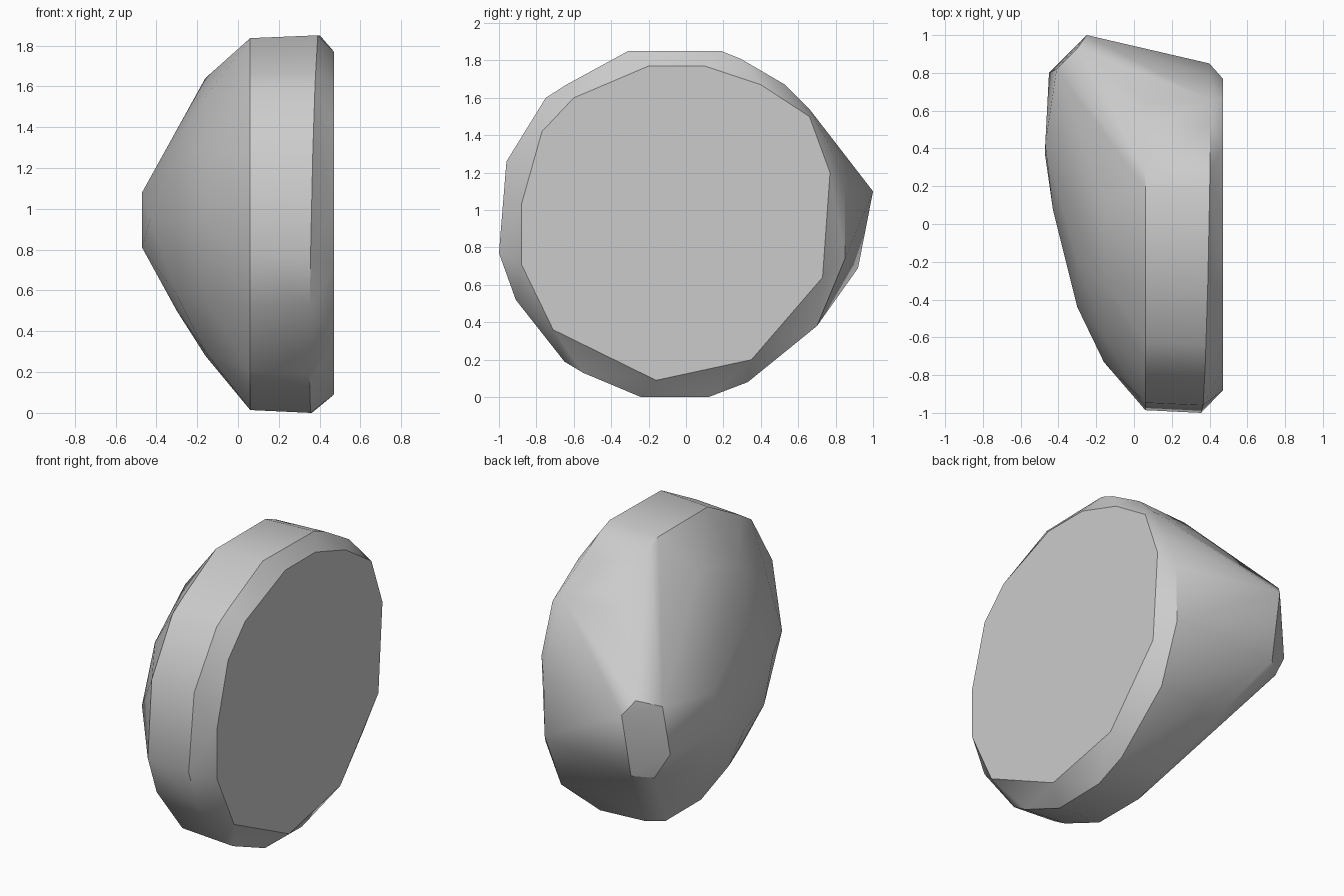
import bpy
import bmesh
import math

# Remove the default object
default_cube = bpy.data.objects.get("Cube")
if default_cube:
    bpy.data.objects.remove(default_cube, do_unlink=True)


def make_material(name, colour):
    material = bpy.data.materials.new(name)
    material.use_nodes = True
    material.diffuse_color = colour
    shader = next(n for n in material.node_tree.nodes if n.type == "BSDF_PRINCIPLED")
    shader.inputs["Base Color"].default_value = colour
    return material


def place_outline(outline, x_rule, scale=1.0, centre_y=-.05, centre_z=.93):
    """Put a (y, z) outline into space, scaled about the centre of the rim."""
    placed = []
    for y, z in outline:
        scaled_y = centre_y + (y - centre_y) * scale
        scaled_z = centre_z + (z - centre_z) * scale
        placed.append((x_rule(y, z), scaled_y, scaled_z))
    return placed


def build_convex_stone(name, points, material):
    """Wrap the guide points in a convex skin with clean flat faces."""
    mesh = bpy.data.meshes.new(name)
    bm = bmesh.new()
    for point in points:
        bm.verts.new(point)
    bmesh.ops.convex_hull(bm, input=list(bm.verts))
    loose_verts = [vert for vert in bm.verts if not vert.link_faces]
    bmesh.ops.delete(bm, geom=loose_verts, context="VERTS")
    bmesh.ops.dissolve_limit(bm, angle_limit=math.radians(1),
                             verts=list(bm.verts), edges=list(bm.edges))
    bmesh.ops.recalc_face_normals(bm, faces=list(bm.faces))
    bm.to_mesh(mesh)
    bm.free()

    stone = bpy.data.objects.new(name, mesh)
    bpy.context.collection.objects.link(stone)
    mesh.materials.append(material)
    bpy.ops.object.select_all(action="DESELECT")
    stone.select_set(True)
    bpy.context.view_layer.objects.active = stone
    bpy.ops.object.shade_smooth_by_angle(angle=math.radians(30))
    return stone


# Flat cut face on the side
cut_outline = [
    (-.16, .09), (.35, .2), (.73, .64), (.77, 1.2), (.66, 1.5), (.4, 1.67),
    (.1, 1.77), (-.2, 1.77), (-.6, 1.6), (-.77, 1.42), (-.88, 1.03),
    (-.88, .71), (-.71, .36),
]

# Widest outline of the stone
rim_outline = [
    (-1, .77), (-.96, 1.26), (-.75, 1.6), (-.64, 1.67), (-.31, 1.85),
    (.19, 1.85), (.29, 1.81), (.53, 1.67), (.66, 1.54), (.78, 1.32),
    (.85, 1.1), (.85, .74), (.7, .38), (.33, .08), (.12, 0), (-.24, 0),
    (-.55, .13), (-.65, .19), (-.91, .52),
]

# Rounded shoulders narrowing toward the nose
outer_shoulder = [
    (.1, 1.64), (-.3, 1.55), (-.6, 1.3), (-.73, .95), (-.55, .55),
    (-.2, .3), (.15, .28),
]
inner_shoulder = [
    (.15, 1.36), (-.2, 1.25), (-.44, .95), (-.15, .58), (.2, .5),
]

# Blunt nose with a six-sided facet at the back
nose_facet = [
    (-.25, 1, 1.1), (-.3, .93, 1.18), (-.41, .82, 1.13),
    (-.45, .8, .83), (-.36, .83, .67), (-.26, .92, .69),
]
nose_ridge = [(-.47, .42, 1.08), (-.47, .36, .81), (-.43, .08, .95)]

guide_points = (
    place_outline(cut_outline, lambda y, z: .47)
    + place_outline(rim_outline, lambda y, z: .36 + .02 * y + .02 * z)
    + place_outline(rim_outline, lambda y, z: .06, scale=.985)
    + place_outline(outer_shoulder, lambda y, z: -.16)
    + place_outline(inner_shoulder, lambda y, z: -.3)
    + nose_facet
    + nose_ridge
)

stone_grey = make_material("stone grey", (.6, .6, .6, 1))
build_convex_stone("stone", guide_points, stone_grey)
